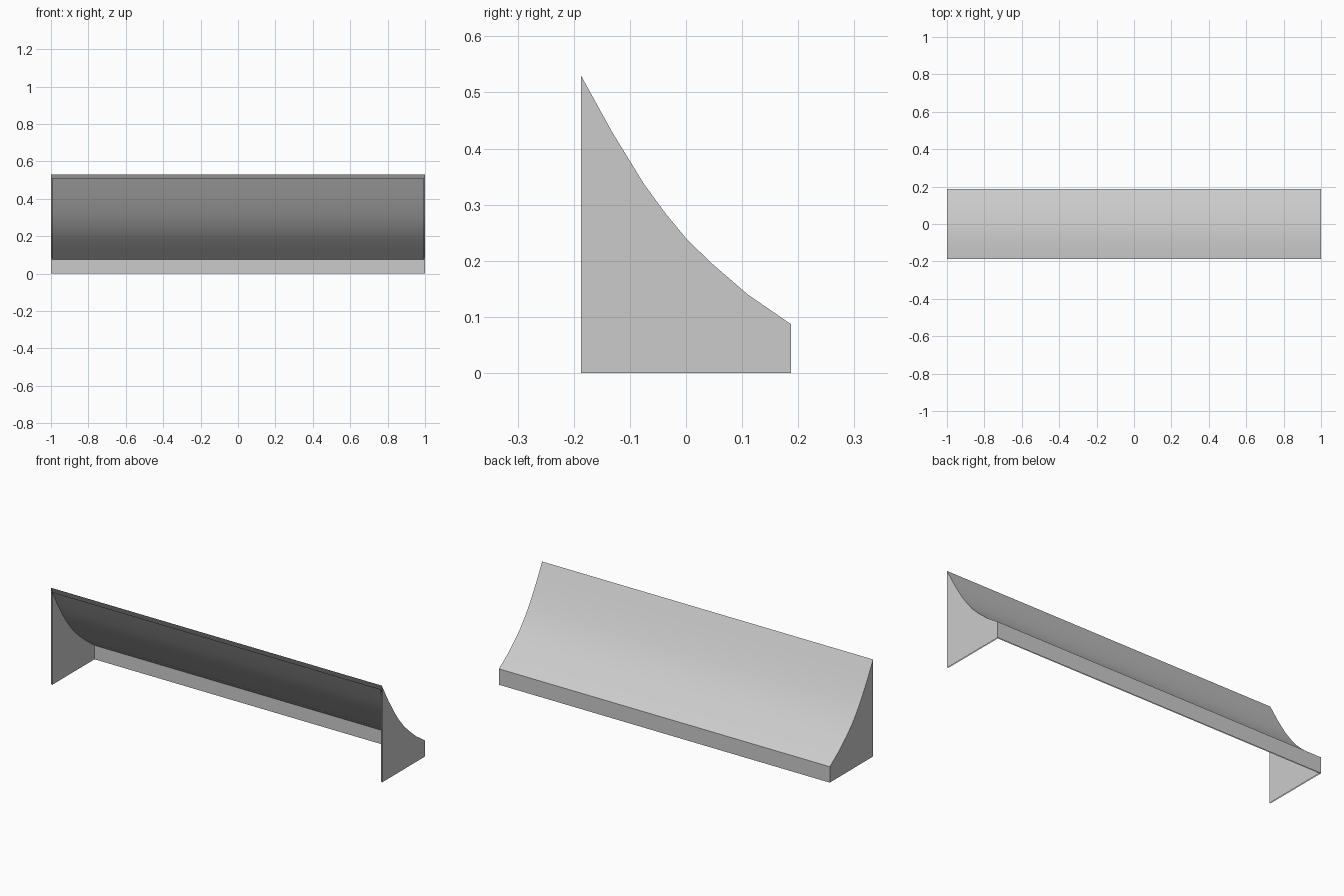
import bpy, bmesh
from mathutils import Vector

cube = bpy.data.objects.get("Cube")
if cube:
    bpy.data.objects.remove(cube, do_unlink=True)

grey = bpy.data.materials.new("plain grey")
grey.use_nodes = True
colour = (0.6, 0.6, 0.6, 1)
grey.diffuse_color = colour
grey.node_tree.nodes["Principled BSDF"].inputs["Base Color"].default_value = colour

# Concave slope seen from the side, as (y, z) from the tall front to the low back
SLOPE = [(-0.187, 0.53), (-0.132, 0.43), (-0.075, 0.337), (-0.037, 0.285),
         (0, 0.24), (0.045, 0.196), (0.11, 0.14), (0.187, 0.087)]


def shell(name, half_width, back, drop, base, inward):
    """Slope, back panel and two ends, open at the front and underneath."""
    pts = []
    for i, (y, z) in enumerate(SLOPE):
        fade = i / (len(SLOPE) - 1)
        pts.append((min(y, back), z - drop * (1 - 0.5 * fade)))
    outline = pts + [(back, base)]
    bm = bmesh.new()
    right, left = [[bm.verts.new(Vector((s * half_width, y, z))) for y, z in outline]
                   for s in (-1, 1)]
    for i in range(len(outline) - 1):
        face = bm.faces.new((right[i], left[i], left[i + 1], right[i + 1]))
        face.smooth = i < len(SLOPE) - 1
    # Flat ends share the outline and add the lower front corner
    for row, s in ((right, -1), (left, 1)):
        corner = bm.verts.new((s * half_width, SLOPE[0][0], base))
        loop = row + [corner]
        bm.faces.new(loop if s < 0 else loop[::-1])
    bmesh.ops.recalc_face_normals(bm, faces=bm.faces)
    # The slope is the first face: its normal tells which way the shell points
    bm.faces.ensure_lookup_table()
    if (bm.faces[0].normal.z < 0) != inward:
        bmesh.ops.reverse_faces(bm, faces=bm.faces)
    mesh = bpy.data.meshes.new(name)
    bm.to_mesh(mesh)
    bm.free()
    mesh.materials.append(grey)
    obj = bpy.data.objects.new(name, mesh)
    bpy.context.collection.objects.link(obj)
    bpy.ops.object.select_all(action="DESELECT")
    obj.select_set(True)
    bpy.context.view_layer.objects.active = obj
    bpy.ops.object.shade_smooth_by_angle(angle=0.4)


# Outer skin and the thin lining just inside it
shell("outer_shell", 1.0, 0.187, 0, 0, False)
shell("inner_lining", 0.994, 0.181, 0.022, 0, True)
